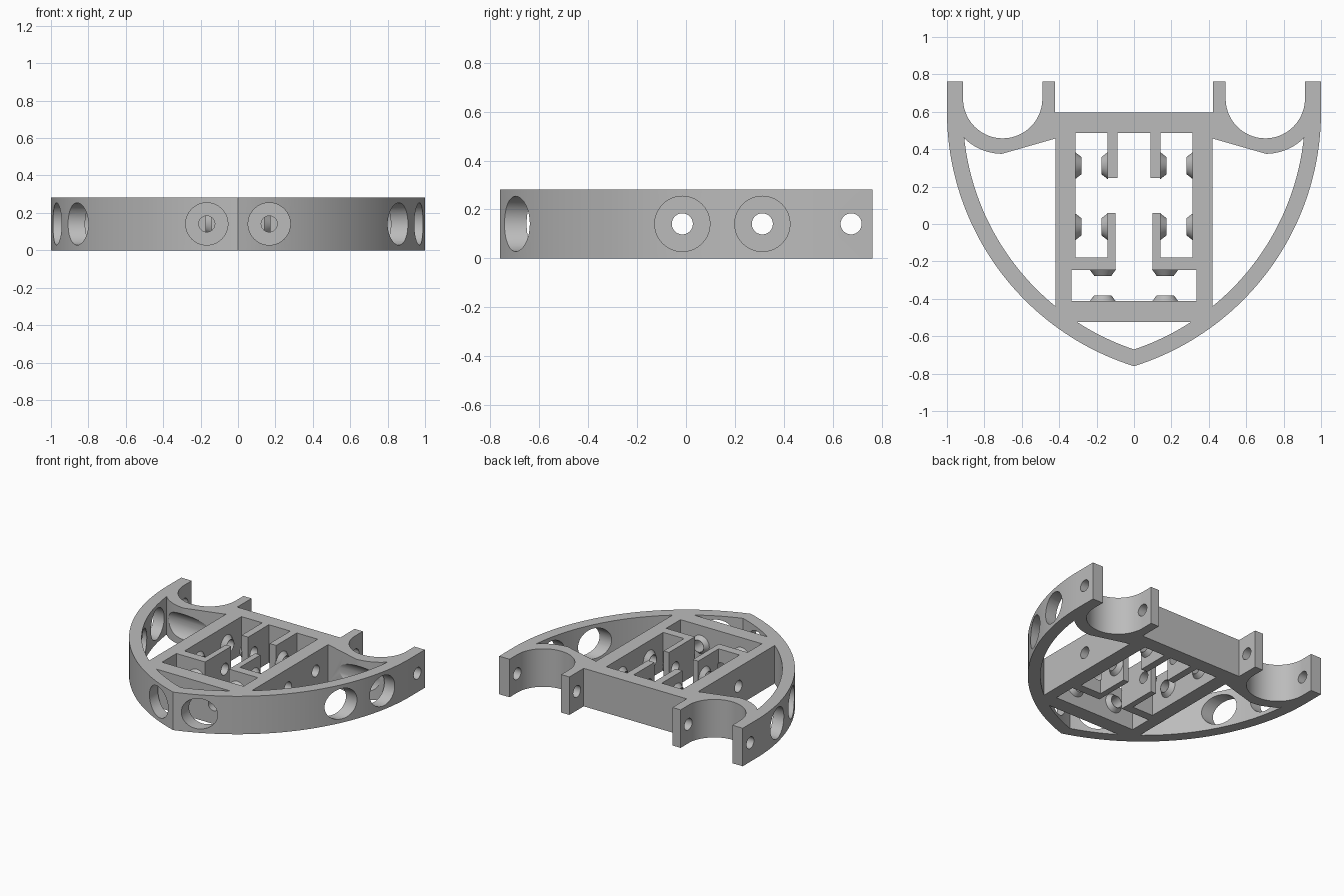
import bpy, bmesh
from math import radians, degrees, cos, sin, acos, asin
from mathutils import Vector

cube = bpy.data.objects.get("Cube")
if cube:
    bpy.data.objects.remove(cube)

HEIGHT = 0.282
MID = HEIGHT / 2
ARC_X, ARC_Y, R_OUT, R_IN = 0.425, 0.6, 1.425, 1.34   # shield arcs
U_X, U_Y, U_R = -0.702, 0.67, 0.212                   # rear cradles
HOLE_R, PORT_R = 0.043, 0.113
BOSS_H, EMBED = 0.032, 0.004

grey = bpy.data.materials.new("plain_grey")
grey.use_nodes = True
grey.diffuse_color = (0.5, 0.5, 0.5, 1)
grey.node_tree.nodes["Principled BSDF"].inputs["Base Color"].default_value = (0.5, 0.5, 0.5, 1)


def arc(cx, cy, r, start, end, n):
    angles = [radians(start + (end - start) * i / n) for i in range(n + 1)]
    return [(cx + r * cos(a), cy + r * sin(a)) for a in angles]


def mirrored(points):
    return [(-x, y) for x, y in reversed(points)]


def add_prism(bm, points, z0, z1):
    low = [bm.verts.new((x, y, z0)) for x, y in points]
    high = [bm.verts.new((x, y, z1)) for x, y in points]
    bm.faces.new(low[::-1])
    bm.faces.new(high)
    for i in range(len(points)):
        bm.faces.new((low[i - 1], low[i], high[i], high[i - 1]))


def add_cone(bm, start, end, r1, r2):
    start, end = Vector(start), Vector(end)
    axis = end - start
    turn = Vector((0, 0, 1)).rotation_difference(axis).to_matrix().to_4x4()
    turn.translation = (start + end) / 2
    bmesh.ops.create_cone(bm, cap_ends=True, segments=40, radius1=r1, radius2=r2,
                          depth=axis.length, matrix=turn)


def make_object(name, bm):
    bmesh.ops.recalc_face_normals(bm, faces=bm.faces)
    mesh = bpy.data.meshes.new(name)
    bm.to_mesh(mesh)
    bm.free()
    mesh.materials.append(grey)
    obj = bpy.data.objects.new(name, mesh)
    bpy.context.collection.objects.link(obj)
    return obj


def combine(target, tool, operation):
    tool.hide_render = True
    mod = target.modifiers.new(operation, "BOOLEAN")
    mod.operation, mod.solver, mod.object = operation, "EXACT", tool
    bpy.context.view_layer.objects.active = target
    bpy.ops.object.modifier_apply(modifier=mod.name)
    bpy.data.objects.remove(tool)


# Shield outline with two U cradles at the rear
tip = 180 + degrees(acos(ARC_X / R_OUT))
left = arc(ARC_X, ARC_Y, R_OUT, tip, 180, 48) + [(-1, 0.763), (U_X - U_R, 0.763)]
left += arc(U_X, U_Y, U_R, 180, 360, 36) + [(U_X + U_R, 0.763), (-0.423, 0.763), (-0.423, 0.595)]
bm = bmesh.new()
add_prism(bm, left + mirrored(left)[:-1], 0, HEIGHT)
frame = make_object("shield_frame", bm)

# Side pockets between the outer shell and the central block
bm = bmesh.new()
upper = 180 + degrees(asin(0.138 / R_IN))
lower = 180 + degrees(acos((ARC_X + 0.42) / R_IN))
pocket = arc(ARC_X, ARC_Y, R_IN, lower, upper, 36)
pocket += arc(U_X, U_Y, 0.295, 227, 269, 10) + [(-0.42, 0.457)]
# Front pocket behind the tip
edge = 180 + degrees(asin((ARC_Y + 0.525) / R_IN))
inner_tip = 180 + degrees(acos(ARC_X / R_IN))
nose = arc(ARC_X, ARC_Y, R_IN, edge, inner_tip, 12)
# Central slots with their dividers left standing
slots = [(-0.334, -0.413), (-0.334, -0.245), (-0.098, -0.245), (-0.098, 0.06),
         (-0.142, 0.06), (-0.142, -0.18), (-0.313, -0.18), (-0.313, 0.487),
         (-0.142, 0.487), (-0.142, 0.245), (-0.088, 0.245), (-0.088, 0.487)]
for outline in (pocket, mirrored(pocket), nose + mirrored(nose)[1:], slots + mirrored(slots)):
    add_prism(bm, outline, -0.1, HEIGHT + 0.1)
combine(frame, make_object("pocket_cutter", bm), "DIFFERENCE")

# Tapered bosses on the slot walls
bm = bmesh.new()
for s in (-1, 1):
    for y in (-0.015, 0.312):
        for wall, d in ((0.313, -1), (0.142, 1)):
            add_cone(bm, (s * (wall - d * EMBED), y, MID), (s * (wall + d * BOSS_H), y, MID), 0.074, 0.046)
    for wall, d in ((-0.413, 1), (-0.245, -1)):
        add_cone(bm, (s * 0.167, wall - d * EMBED, MID), (s * 0.167, wall + d * BOSS_H, MID), 0.072, 0.046)
combine(frame, make_object("wall_bosses", bm), "UNION")

# Large access ports through the shell
bm = bmesh.new()
for s in (-1, 1):
    for y in (-0.015, 0.312):
        add_cone(bm, (s * 1.1, y, MID), (s * 0.4205, y, MID), PORT_R, PORT_R)
    add_cone(bm, (s * 0.167, -0.9, MID), (s * 0.167, -0.5255, MID), PORT_R, PORT_R)
combine(frame, make_object("port_cutter", bm), "DIFFERENCE")

# Small axle holes
bm = bmesh.new()
for y in (-0.015, 0.312, 0.675):
    add_cone(bm, (-1.2, y, MID), (1.2, y, MID), HOLE_R, HOLE_R)
for s in (-1, 1):
    add_cone(bm, (s * 0.167, -0.59, MID), (s * 0.167, -0.17, MID), HOLE_R, HOLE_R)
combine(frame, make_object("axle_cutter", bm), "DIFFERENCE")

bpy.ops.object.select_all(action="DESELECT")
frame.select_set(True)
bpy.context.view_layer.objects.active = frame
bpy.ops.object.shade_smooth_by_angle(angle=radians(20))
